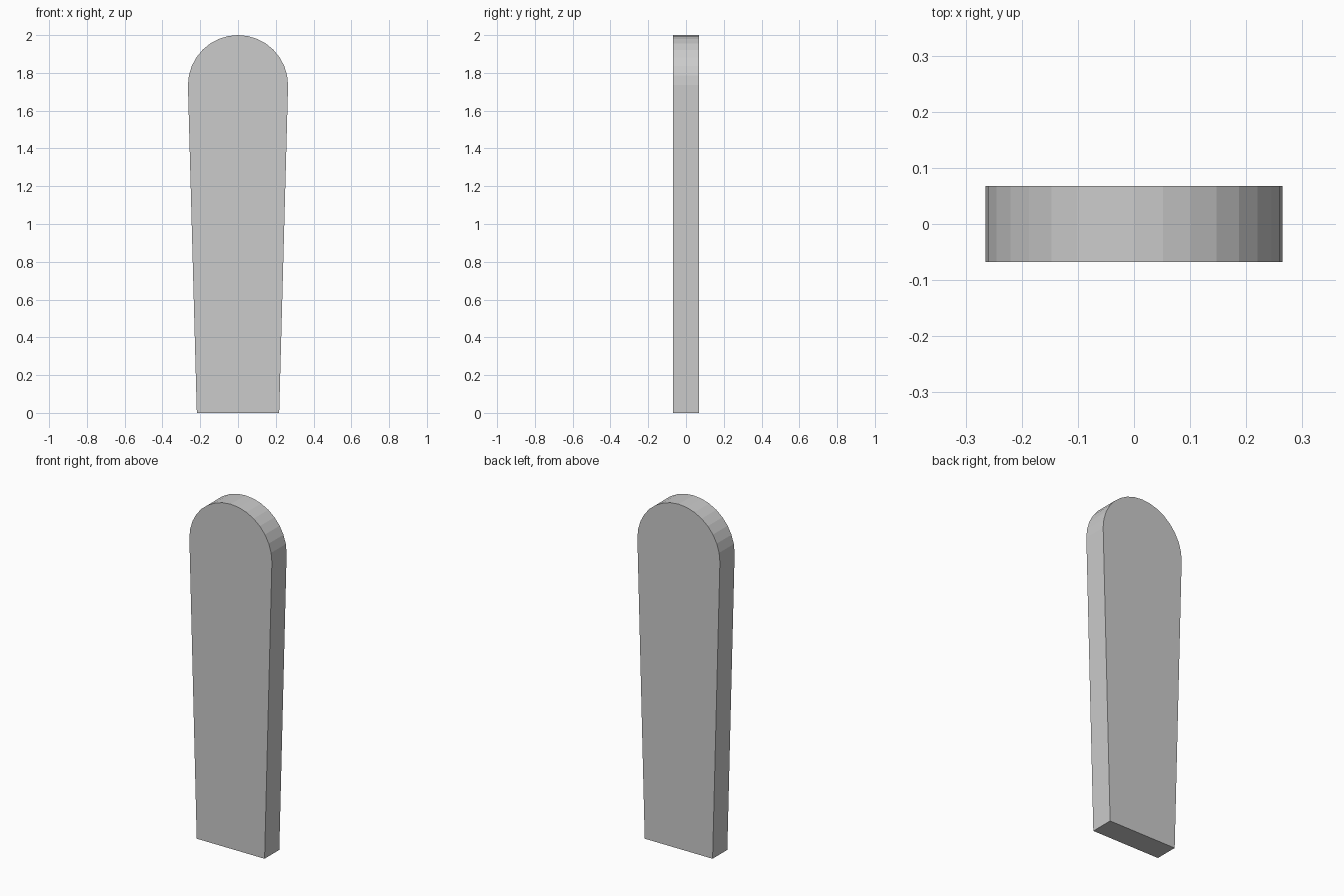
import bpy, bmesh, math

if "Cube" in bpy.data.objects:
    bpy.data.objects.remove(bpy.data.objects["Cube"])

HALF_DEPTH = 0.0675
BASE_HALF = 0.218      # half width at the foot
RADIUS = 0.265         # rounded head
CENTRE_Z = 2.0 - RADIUS
SEGMENTS = 16

# Outline: tapered sides with a semicircular head
outline = [(-BASE_HALF, 0.0), (BASE_HALF, 0.0)]
for i in range(SEGMENTS + 1):
    a = math.pi * i / SEGMENTS
    outline.append((RADIUS * math.cos(a), CENTRE_Z + RADIUS * math.sin(a)))

# Extrude the outline through the thickness
bm = bmesh.new()
face = bm.faces.new([bm.verts.new((x, -HALF_DEPTH, z)) for x, z in outline])
result = bmesh.ops.extrude_face_region(bm, geom=[face], use_keep_orig=True)
moved = [v for v in result["geom"] if isinstance(v, bmesh.types.BMVert)]
bmesh.ops.translate(bm, verts=moved, vec=(0, 2 * HALF_DEPTH, 0))
bmesh.ops.recalc_face_normals(bm, faces=bm.faces)

mesh = bpy.data.meshes.new("rounded_slab")
bm.to_mesh(mesh)
bm.free()
slab = bpy.data.objects.new("rounded_slab", mesh)
bpy.context.collection.objects.link(slab)
